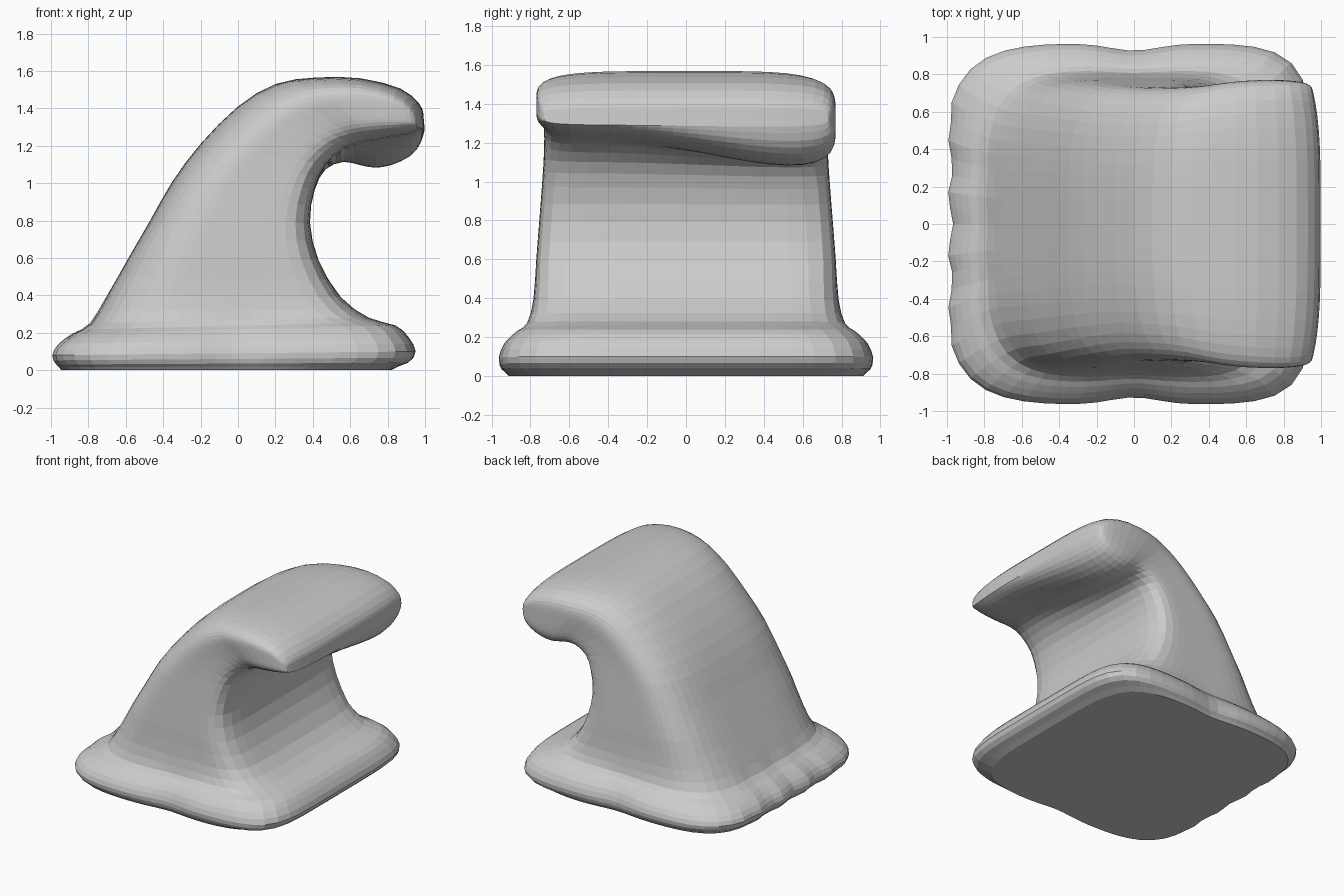
import bpy, bmesh, math
from mathutils import Vector

if "Cube" in bpy.data.objects:
    bpy.data.objects.remove(bpy.data.objects["Cube"])

# Sections: back x, back z, front x, front z, half width, back / front corner sharpness, underside lift
SECTIONS = [
    (-0.96, 0.01, 0.82, 0.01, 0.915, 4.5, 5, 0),
    (-0.99, 0.03, 0.91, 0.04, 0.95, 4.5, 6, 0),
    (-1.015, 0.08, 0.95, 0.10, 0.965, 4.5, 6, 0),
    (-0.98, 0.14, 0.91, 0.18, 0.935, 4.5, 6, 0),
    (-0.90, 0.195, 0.84, 0.24, 0.875, 4.3, 6, 0),
    (-0.80, 0.25, 0.70, 0.28, 0.82, 4, 6, 0),
    (-0.70, 0.40, 0.55, 0.39, 0.785, 4, 7, 0),
    (-0.58, 0.61, 0.43, 0.59, 0.77, 4, 8, 0),
    (-0.47, 0.80, 0.385, 0.79, 0.755, 3.8, 8, 0),
    (-0.35, 1.01, 0.41, 0.96, 0.74, 3.6, 8, 0.01),
    (-0.20, 1.21, 0.47, 1.07, 0.73, 3.2, 7, 0.03),
    (0.00, 1.41, 0.57, 1.105, 0.73, 3.2, 6, 0.08),
    (0.20, 1.53, 0.66, 1.08, 0.74, 3.4, 5, 0.13),
    (0.42, 1.565, 0.74, 1.065, 0.76, 4, 5, 0.16),
    (0.66, 1.56, 0.83, 1.08, 0.77, 4.5, 5, 0.16),
    (0.87, 1.505, 0.93, 1.13, 0.765, 5, 5, 0.13),
    (0.965, 1.43, 0.98, 1.20, 0.75, 5, 5, 0.08),
    (0.99, 1.38, 0.998, 1.28, 0.73, 5, 5, 0.01),
]
SIDES, STEPS = 72, 2


def catmull(a, b, c, d, t):
    return 0.5 * (2 * b + (c - a) * t + (2 * a - 5 * b + 4 * c - d) * t * t
                  + (3 * b - a - 3 * c + d) * t ** 3)


def refined(sections):
    out, last = [], len(sections) - 1
    for i in range(last):
        ctrl = [sections[max(0, min(last, i + k))] for k in (-1, 0, 1, 2)]
        for s in range(STEPS):
            out.append([catmull(*v, s / STEPS) for v in zip(*ctrl)])
    return out + [list(sections[-1])]


def ring_points(sec):
    bx, bz, fx, fz, hw, n_back, n_front, lift = sec
    pts = []
    for k in range(SIDES):
        a = 2 * math.pi * k / SIDES
        c, s = math.cos(a), math.sin(a)
        n = n_front if c > 0 else n_back
        r = (abs(c) ** n + abs(s) ** n) ** (-1 / n)
        u, y = (c * r + 1) / 2, s * r * hw
        x, z = bx + (fx - bx) * u, bz + (fz - bz) * u
        # the lip underside is higher on the front side
        t = max(0, min(1, (0.7 - y) / 1.2))
        z += lift * u * t * t * (3 - 2 * t)
        # lip edge bows outward in the middle
        x -= 0.05 * (y / 0.75) ** 4 * max(0, min(1, (bx - 0.2) / 0.7))
        # shallow grooves on the back skirt and a notch mid-side
        foot = math.exp(-((bz - 0.10) / 0.15) ** 2)
        fade = max(0, 1 - 5 * u) * max(0, 1 - (y / 0.65) ** 4)
        x += foot * fade * (0.035 + 0.014 * math.cos(y * 2 * math.pi / 0.3))
        y *= 1 - 0.04 * foot * math.exp(-(x / 0.18) ** 2)
        pts.append(Vector((x, y, max(0, z))))
    return pts


# Wave body lofted from foot to curling lip, with faceted faces
bm = bmesh.new()
rings = [[bm.verts.new(p) for p in ring_points(s)] for s in refined(SECTIONS)]
for low, high in zip(rings, rings[1:]):
    for k in range(SIDES):
        j = (k + 1) % SIDES
        bm.faces.new((low[k], low[j], high[j], high[k]))

# Flat underside, and a cap following the rounded lip end
for v in rings[0]:
    v.co.z = 0
bm.faces.new(list(reversed(rings[0])))
end, half = rings[-1], SIDES // 2
for k in range(half // 2, -half // 2, -1):
    a, b = end[k % SIDES], end[(k - 1) % SIDES]
    c, d = end[(half - k + 1) % SIDES], end[(half - k) % SIDES]
    corners = list(dict.fromkeys((a, b, c, d)))
    if len(corners) > 2:
        bm.faces.new(corners)
bmesh.ops.recalc_face_normals(bm, faces=bm.faces[:])
mesh = bpy.data.meshes.new("curled_wave")
bm.to_mesh(mesh)
bm.free()
wave = bpy.data.objects.new("curled_wave", mesh)
bpy.context.collection.objects.link(wave)
